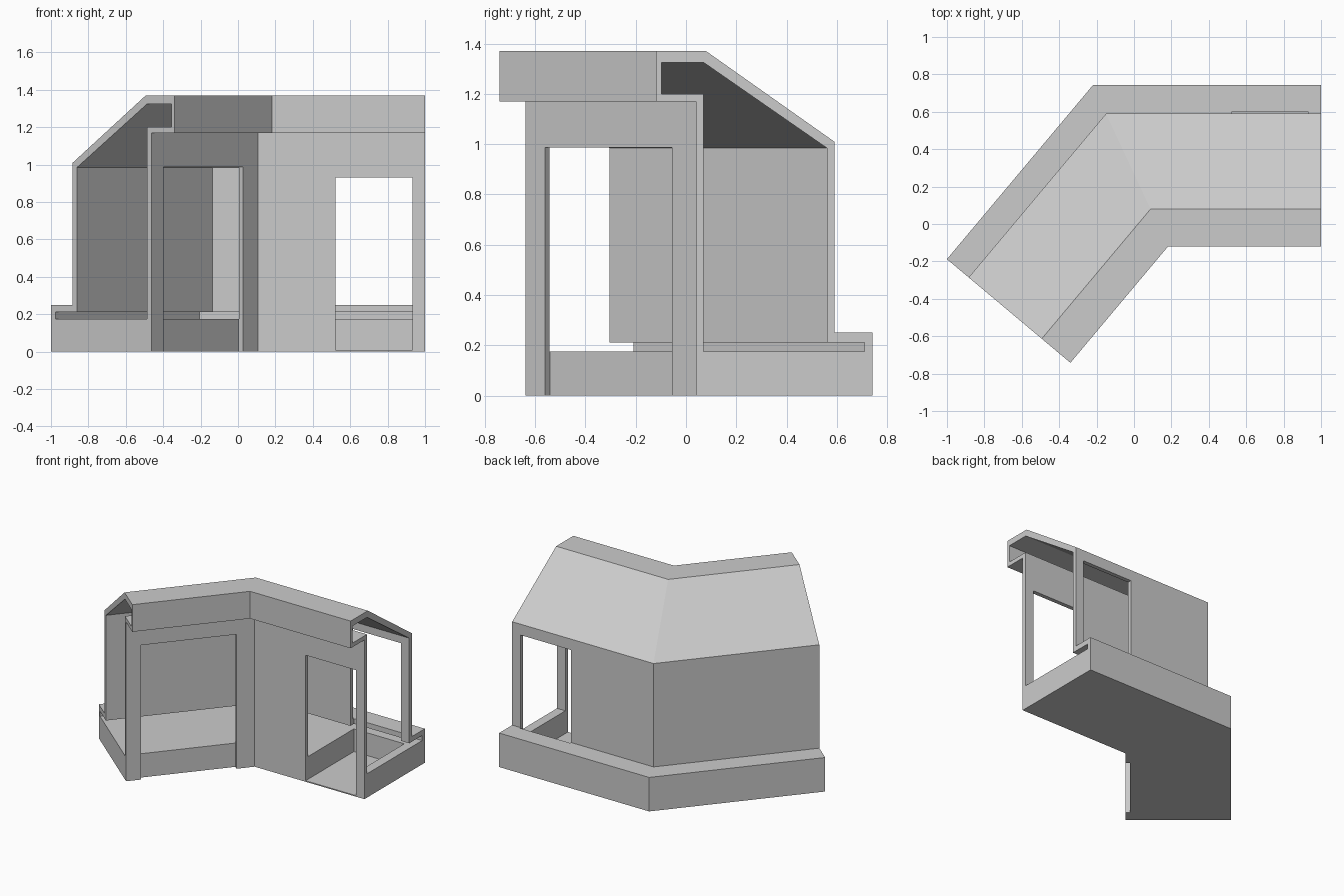
import bpy, bmesh
from math import radians, sin, cos, tan
from mathutils import Vector

if "Cube" in bpy.data.objects:
    bpy.data.objects.remove(bpy.data.objects["Cube"])

BEND = radians(50)
BACK = 0.742                      # y of the rear ledge
CORNER_X, LEG = -0.22, 1.214      # rear corner and length of the slanted wing
ALONG = Vector((-cos(BEND), -sin(BEND)))    # direction of the slanted wing
FRONT = Vector((sin(BEND), -cos(BEND)))     # its front-facing normal

# cross-section (y, z): outer skin and matching inner skin
outer = [(0.04, 0), (0.742, 0), (0.742, 0.25), (0.59, 0.25), (0.59, 1.01),
         (0.08, 1.37), (-0.12, 1.37), (-0.12, 1.17), (0.04, 1.17)]
inner = [(0.07, 0.175), (0.71, 0.175), (0.71, 0.212), (0.56, 0.212), (0.56, 0.985),
         (0.07, 1.325), (-0.098, 1.325), (-0.098, 1.2), (0.07, 1.2)]


def right_end(y, z):
    return (1, y, z)


def mitre(y, z):
    return (CORNER_X + (BACK - y) * tan((BEND) / 2), y, z)


def left_end(y, z):
    p = Vector((CORNER_X, BACK)) + ALONG * LEG + FRONT * (BACK - y)
    return (p.x, p.y, z)


# bent hollow shell: section swept through end, mitre, end
bm = bmesh.new()
stations = [[[bm.verts.new(f(y, z)) for y, z in loop] for loop in (outer, inner)]
            for f in (right_end, mitre, left_end)]
n = len(outer)
for i in range(n):
    j = (i + 1) % n
    for a, b in zip(stations, stations[1:]):
        for k in (0, 1):
            bm.faces.new((a[k][i], a[k][j], b[k][j], b[k][i]))
    for s in (stations[0], stations[-1]):     # open-end rims
        bm.faces.new((s[0][i], s[0][j], s[1][j], s[1][i]))
bmesh.ops.recalc_face_normals(bm, faces=bm.faces)
mesh = bpy.data.meshes.new("corner_building")
bm.to_mesh(mesh)
bm.free()
building = bpy.data.objects.new("corner_building", mesh)
bpy.context.collection.objects.link(building)


def cut_opening(name, center, size, angle=0):
    bpy.ops.mesh.primitive_cube_add(size=1, location=center, rotation=(0, 0, angle))
    cutter = bpy.context.object
    cutter.name = name
    cutter.scale = size
    cutter.hide_render = True
    mod = building.modifiers.new(name, 'BOOLEAN')
    mod.operation = 'DIFFERENCE'
    mod.solver = 'EXACT'
    mod.object = cutter
    bpy.context.view_layer.objects.active = building
    bpy.ops.object.modifier_apply(modifier=name)
    bpy.data.objects.remove(cutter)


# doorway through both walls and the floor of the straight wing
cut_opening("doorway", (0.727, 0.29, 0.469), (0.41, 0.62, 0.922))

# shallow wide opening in the front wall of the slanted wing
start = Vector(mitre(0.04, 0)[:2])
c = start + ALONG * 0.455 + FRONT * 0.035
cut_opening("wide_opening", (c.x, c.y, 0.4675), (0.66, 0.132, 1.04), BEND)
